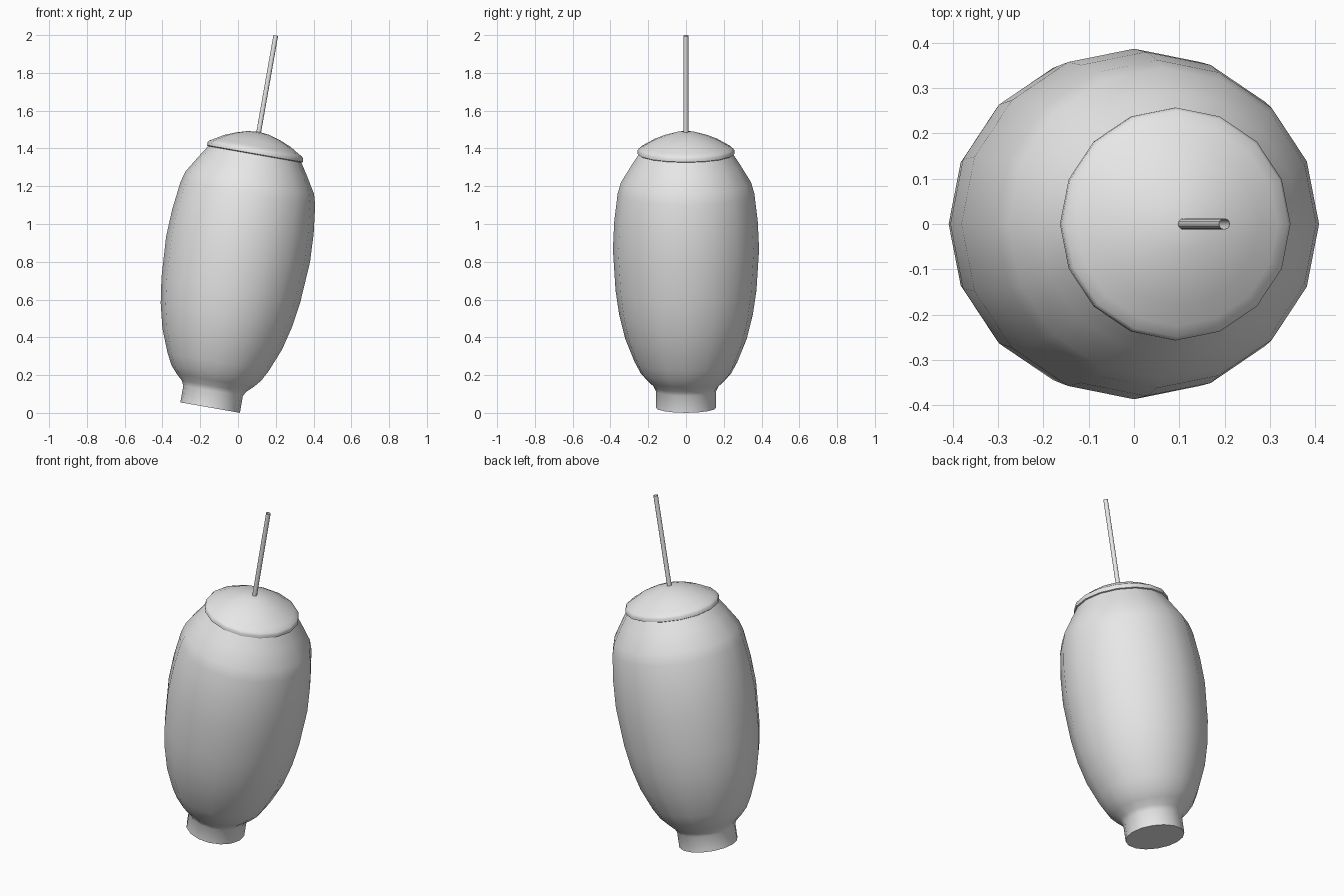
import bpy, bmesh, math
from mathutils import Matrix

cube = bpy.data.objects.get("Cube")
if cube:
    bpy.data.objects.remove(cube, do_unlink=True)

grey = bpy.data.materials.new("plain grey")
grey.diffuse_color = (0.8, 0.8, 0.8, 1)
grey.use_nodes = True
grey.node_tree.nodes["Principled BSDF"].inputs["Base Color"].default_value = (0.8, 0.8, 0.8, 1)

# The whole model leans 10 degrees towards +x around the centre of its base
LEAN = Matrix.Translation((-0.1475, 0, 0.028)) @ Matrix.Rotation(math.radians(10), 4, 'Y')


def lathe(name, profile, sides=16, smooth=50):
    """Revolve (radius, height) points around the leaning axis."""
    bm = bmesh.new()
    rings = []
    for r, h in profile:
        if r == 0:
            rings.append([bm.verts.new((0, 0, h))] * sides)
        else:
            rings.append([bm.verts.new((r * math.cos(2 * math.pi * i / sides),
                                        r * math.sin(2 * math.pi * i / sides), h))
                          for i in range(sides)])
    for a, b in zip(rings, rings[1:]):
        for i in range(sides):
            j = (i + 1) % sides
            corners = list(dict.fromkeys((a[i], a[j], b[j], b[i])))
            bm.faces.new(corners)
    mesh = bpy.data.meshes.new(name)
    bm.transform(LEAN)
    bm.to_mesh(mesh)
    bm.free()
    mesh.materials.append(grey)
    obj = bpy.data.objects.new(name, mesh)
    bpy.context.collection.objects.link(obj)
    bpy.ops.object.select_all(action='DESELECT')
    obj.select_set(True)
    bpy.context.view_layer.objects.active = obj
    bpy.ops.object.shade_smooth_by_angle(angle=math.radians(smooth))
    return obj


# Barrel-shaped body with a narrow foot
lathe("body", [(0, 0), (0.16, 0), (0.16, 0.09), (0.173, 0.115), (0.205, 0.145),
               (0.24, 0.185), (0.272, 0.245), (0.322, 0.37), (0.354, 0.5),
               (0.373, 0.63), (0.387, 0.85), (0.38, 1.0), (0.362, 1.15),
               (0.345, 1.21), (0.29, 1.3), (0.248, 1.365)])

# Domed lid with a thin rim
lathe("lid", [(0, 1.36), (0.248, 1.36), (0.257, 1.365), (0.257, 1.382), (0.25, 1.392),
              (0.225, 1.406), (0.178, 1.434), (0.12, 1.458), (0.06, 1.476), (0, 1.483)])

# Open-ended hollow straw
lathe("straw", [(0.0105, 1.475), (0.0125, 1.475), (0.0125, 2.0), (0.0115, 2.0),
                (0.0105, 1.475)], sides=12)
